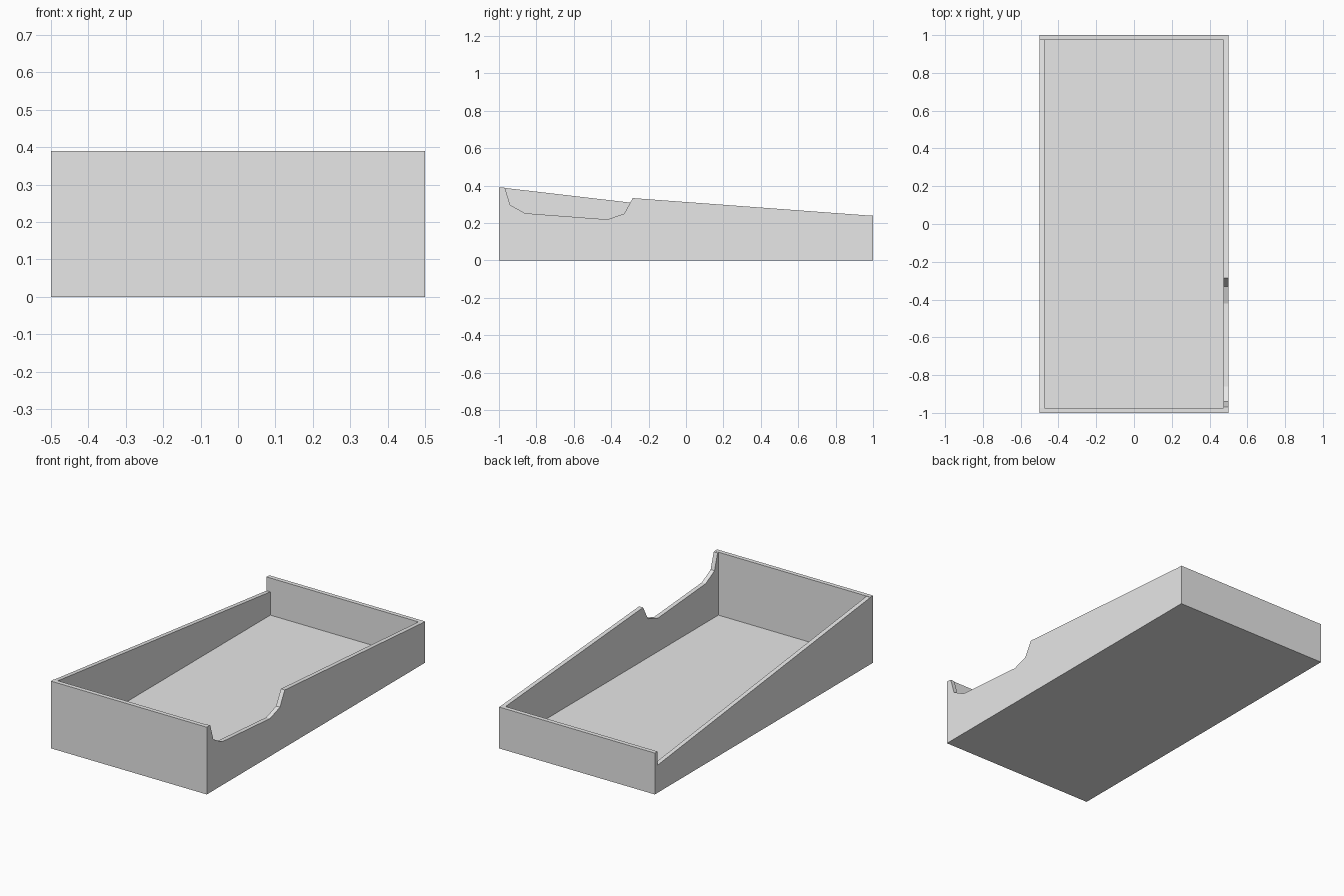
import bpy
import bmesh

cube = bpy.data.objects.get("Cube")
if cube:
    bpy.data.objects.remove(cube, do_unlink=True)

# Plain grey material shared by every board
GREY = (0.8, 0.8, 0.8, 1.0)
grey = bpy.data.materials.new("plain grey")
grey.use_nodes = True
grey.diffuse_color = GREY
grey.node_tree.nodes["Principled BSDF"].inputs["Base Color"].default_value = GREY

W, L, T = 0.5, 1.0, 0.025      # half width, half length, board thickness
FRONT_H, BACK_H = 0.39, 0.24
IN_X, IN_Y = W - T, L - T


def board(name, profile, x0, x1):
    """Extrude a (y, z) profile along x from x0 to x1."""
    bm = bmesh.new()
    face = bm.faces.new([bm.verts.new((x0, y, z)) for y, z in profile])
    out = bmesh.ops.extrude_face_region(bm, geom=[face])
    moved = [v for v in out["geom"] if isinstance(v, bmesh.types.BMVert)]
    bmesh.ops.translate(bm, verts=moved, vec=(x1 - x0, 0, 0))
    bmesh.ops.recalc_face_normals(bm, faces=bm.faces)
    mesh = bpy.data.meshes.new(name)
    bm.to_mesh(mesh)
    bm.free()
    mesh.materials.append(grey)
    obj = bpy.data.objects.new(name, mesh)
    bpy.context.collection.objects.link(obj)
    return obj


def rectangle(y0, y1, z1):
    return [(y0, 0), (y1, 0), (y1, z1), (y0, z1)]


# Floor and the two flat-topped end walls
board("floor", rectangle(-IN_Y, IN_Y, T), -IN_X, IN_X)
board("front_wall", rectangle(-L, -IN_Y, FRONT_H), -W, W)
board("back_wall", rectangle(IN_Y, L, BACK_H), -W, W)

# Right wall: straight slope that ends below the back wall
board("right_wall", [(-IN_Y, 0), (IN_Y, 0), (IN_Y, 0.16), (-IN_Y, 0.388)], -W, -IN_X)

# Left wall: gentler slope with a scooped opening near the front
scoop = [(-0.285, 0.333), (-0.33, 0.25), (-0.42, 0.219),
         (-0.86, 0.252), (-0.94, 0.296), (-0.968, 0.388)]
board("left_wall", [(-IN_Y, 0), (IN_Y, 0), (IN_Y, BACK_H)] + scoop + [(-IN_Y, 0.389)], IN_X, W)
